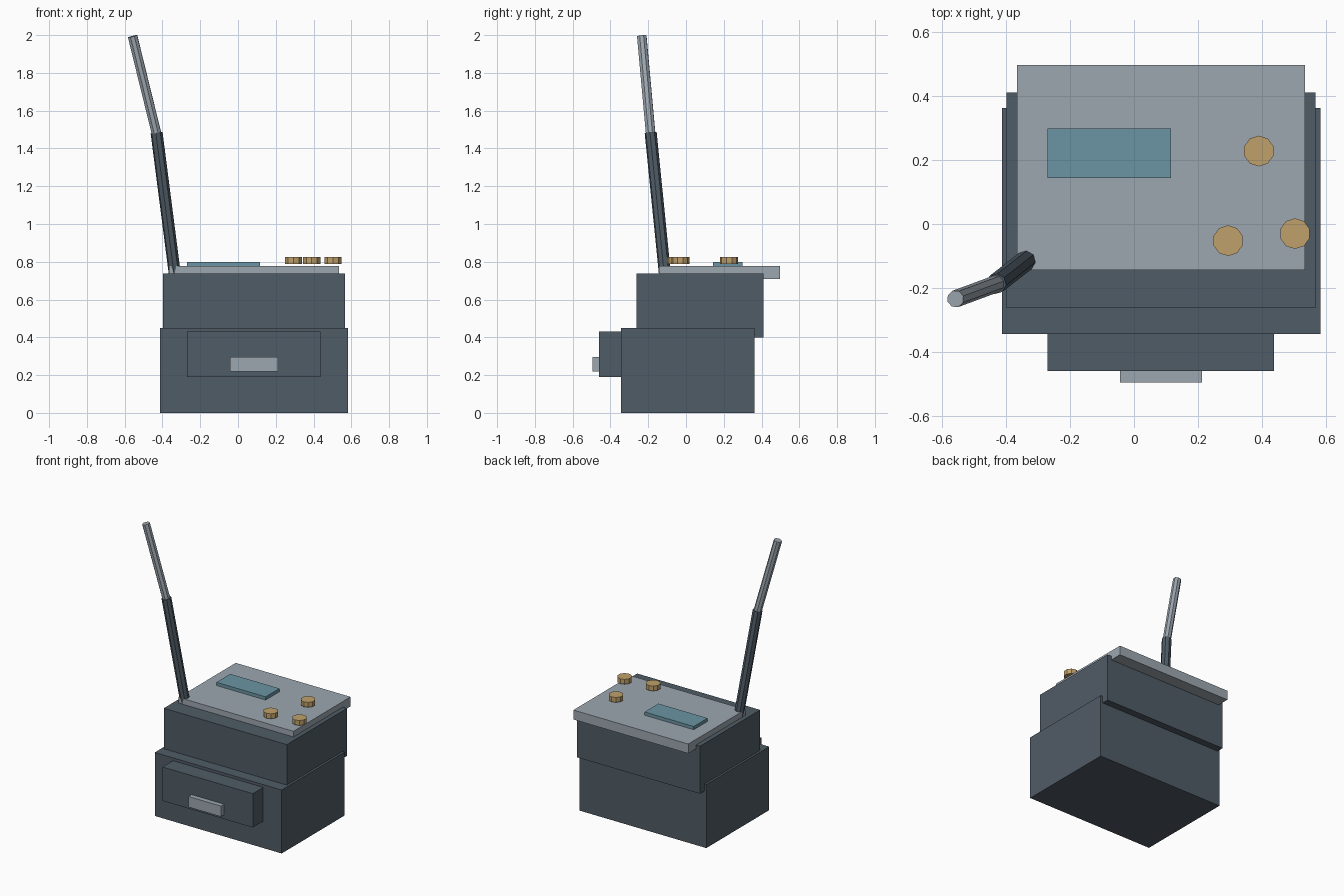
import bpy
from mathutils import Vector

if "Cube" in bpy.data.objects:
    bpy.data.objects.remove(bpy.data.objects["Cube"])


def material(name, r, g, b):
    """Flat colour from 0-255 display values."""
    m = bpy.data.materials.new(name)
    lin = [((c / 255 + 0.055) / 1.055) ** 2.4 for c in (r, g, b)]
    m.diffuse_color = (*lin, 1.0)
    m.use_nodes = True
    m.node_tree.nodes["Principled BSDF"].inputs["Base Color"].default_value = m.diffuse_color
    return m


slate = material("slate_grey", 80, 92, 102)
silver = material("light_grey", 157, 167, 176)
teal = material("screen_teal", 107, 149, 164)
brass = material("knob_tan", 191, 160, 107)


def box(name, mat, x, y, z):
    """Box from its (min, max) extents."""
    bpy.ops.mesh.primitive_cube_add(
        size=1, location=[(a + b) / 2 for a, b in (x, y, z)])
    o = bpy.context.object
    o.name = name
    o.scale = [b - a for a, b in (x, y, z)]
    bpy.ops.object.transform_apply(location=False, rotation=False, scale=True)
    o.data.materials.append(mat)
    return o


def rod(name, mat, start, end, radius, sides):
    """Flat-sided cylinder between two points."""
    a, b = Vector(start), Vector(end)
    bpy.ops.mesh.primitive_cylinder_add(
        vertices=sides, radius=radius, depth=(b - a).length,
        location=(a + b) / 2)
    o = bpy.context.object
    o.name = name
    o.rotation_euler = (b - a).to_track_quat('Z', 'Y').to_euler()
    o.data.materials.append(mat)
    return o


# Stacked body
box("lower_body", slate, (-0.413, 0.583), (-0.343, 0.362), (0, 0.45))
box("upper_body", slate, (-0.398, 0.567), (-0.263, 0.411), (0.40, 0.737))
box("top_plate", silver, (-0.366, 0.535), (-0.143, 0.497), (0.71, 0.777))

# Front drawer and its handle
box("drawer", slate, (-0.27, 0.438), (-0.46, -0.33), (0.19, 0.43))
box("drawer_handle", silver, (-0.043, 0.213), (-0.495, -0.45), (0.22, 0.295))

# Screen on the top plate
box("screen", teal, (-0.27, 0.116), (0.144, 0.299), (0.765, 0.80))

# Control knobs
for i, (x, y) in enumerate([(0.39, 0.228), (0.294, -0.052), (0.503, -0.03)]):
    rod(f"knob_{i + 1}", brass, (x, y, 0.789), (x, y, 0.824), 0.048, 10)

# Bent two-section antenna
rod("antenna_base", slate, (-0.335, -0.112, 0.738), (-0.431, -0.187, 1.483),
    0.032, 8)
rod("antenna_tip", silver, (-0.428, -0.186, 1.465), (-0.558, -0.234, 1.994),
    0.027, 8)
